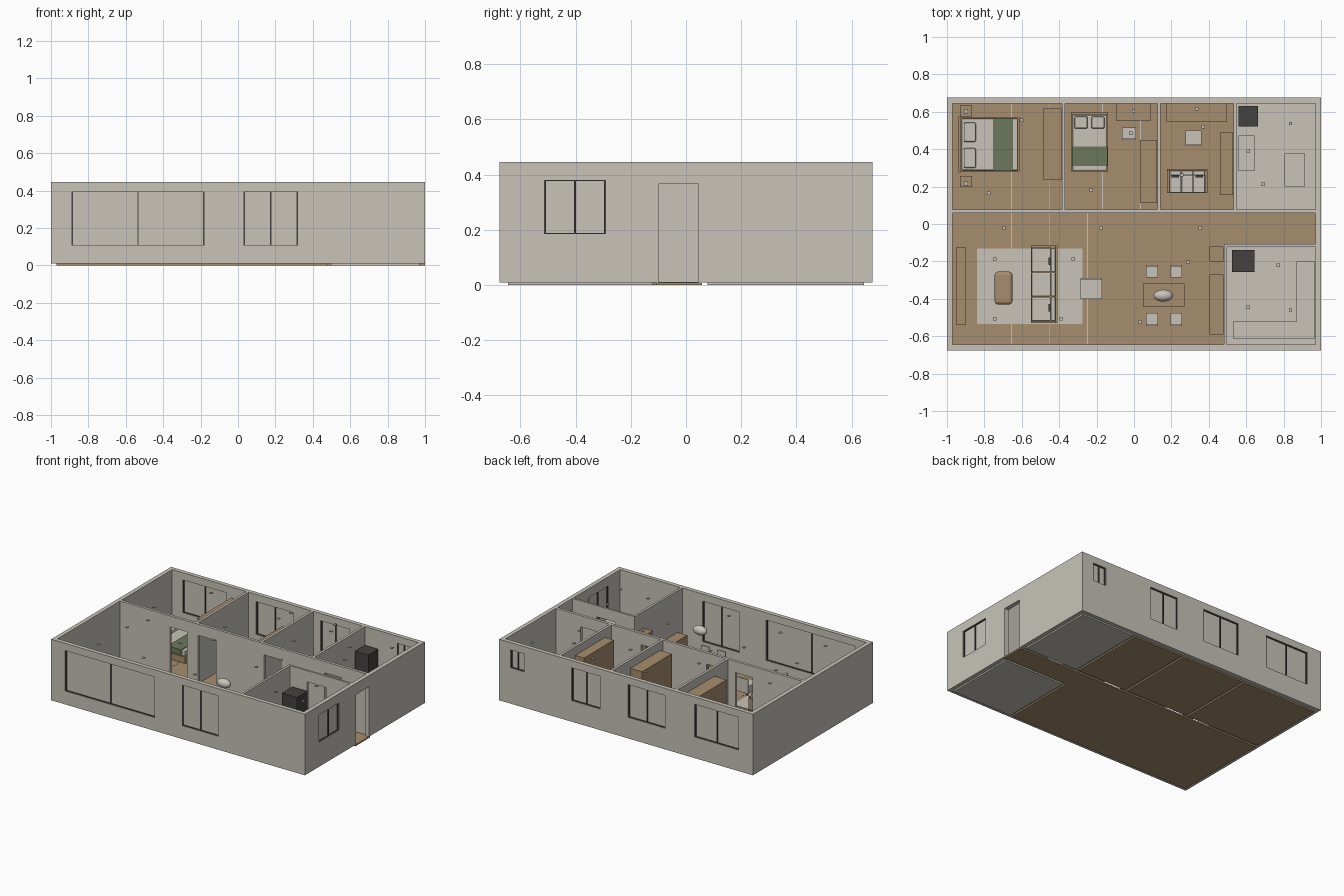
import bpy, bmesh
from mathutils import Matrix, Vector

if "Cube" in bpy.data.objects:
    bpy.data.objects.remove(bpy.data.objects["Cube"])


def material(name, rgb):
    m = bpy.data.materials.new(name)
    m.diffuse_color = (*rgb, 1)
    m.use_nodes = True
    m.node_tree.nodes["Principled BSDF"].inputs["Base Color"].default_value = m.diffuse_color
    return m


LIGHT = material("warm_grey", (0.58, 0.55, 0.49))
WOOD = material("wood_brown", (0.38, 0.27, 0.155))
GREEN = material("sage_green", (0.145, 0.185, 0.11))
DARK = material("charcoal", (0.06, 0.055, 0.05))
BASE, TOP, HEAD = 0.01, 0.445, 0.365


def boxes(name, mat, items, bevel=0, segments=2):
    """One object from boxes given as (x0, x1, y0, y1, z0, z1)."""
    bm = bmesh.new()
    for x0, x1, y0, y1, z0, z1 in items:
        m = Matrix.Translation(((x0 + x1) / 2, (y0 + y1) / 2, (z0 + z1) / 2))
        m = m @ Matrix.Diagonal((x1 - x0, y1 - y0, z1 - z0, 1))
        bmesh.ops.create_cube(bm, size=1, matrix=m)
    mesh = bpy.data.meshes.new(name)
    bm.to_mesh(mesh)
    bm.free()
    mesh.materials.append(mat)
    ob = bpy.data.objects.new(name, mesh)
    bpy.context.collection.objects.link(ob)
    if bevel:
        mod = ob.modifiers.new("soft_edges", 'BEVEL')
        mod.width, mod.segments = bevel, segments
    return ob


def place(along_x, a0, a1, b0, b1, z0, z1):
    return (a0, a1, b0, b1, z0, z1) if along_x else (b0, b1, a0, a1, z0, z1)


def wall(name, along_x, start, end, b0, b1, openings=()):
    """Wall with openings (from, to, sill, head); those above the floor get windows."""
    parts, frame, panes, at = [], [], [], start
    mid, w = (b0 + b1) / 2, 0.007
    for s, e, sill, head in sorted(openings):
        parts.append(place(along_x, at, s, b0, b1, BASE, TOP))
        parts.append(place(along_x, s, e, b0, b1, head, TOP))
        if sill > BASE:
            parts.append(place(along_x, s, e, b0, b1, BASE, sill))
            f0, f1, c = mid - 0.011, mid + 0.011, (s + e) / 2
            for u in (s, c - w / 2, e - w):
                frame.append(place(along_x, u, u + w, f0, f1, sill, head))
            for z in (sill, head - 0.004):
                frame.append(place(along_x, s, e, f0, f1, z, z + 0.004))
            panes.append(place(along_x, s, e, mid - 0.004, mid + 0.004, sill, head))
        at = e
    parts.append(place(along_x, at, end, b0, b1, BASE, TOP))
    boxes(name, LIGHT, parts)
    if frame:
        boxes(name + "_window_frames", DARK, frame)
        boxes(name + "_window_panes", LIGHT, panes)


# Outer walls
wall("front_wall", True, -1, 1, -0.675, -0.645,
     [(-0.89, -0.18, 0.105, 0.395), (0.03, 0.32, 0.105, 0.395)])
wall("back_wall", True, -1, 1, 0.645, 0.675,
     [(-0.89, -0.54, 0.16, 0.395), (-0.31, -0.015, 0.16, 0.395),
      (0.2, 0.43, 0.16, 0.395), (0.8, 0.91, 0.265, 0.395)])
wall("left_wall", False, -0.645, 0.645, -1, -0.97)
wall("right_wall", False, -0.645, 0.645, 0.97, 1,
     [(-0.515, -0.29, 0.185, 0.38), (-0.1, 0.045, BASE, HEAD)])

# Inner walls
wall("corridor_wall", True, -0.97, 0.97, 0.058, 0.078,
     [(s, e, BASE, HEAD) for s, e in
      ((-0.577, -0.443), (-0.355, -0.215), (0.165, 0.3), (0.643, 0.777))])
for i, x in enumerate((-0.377, 0.134, 0.54)):
    wall(f"room_divider_{i + 1}", False, 0.078, 0.645, x - 0.009, x + 0.009)
wall("kitchen_side_wall", False, -0.645, -0.107, 0.48, 0.496)
wall("kitchen_front_wall", True, 0.496, 0.97, -0.121, -0.107, [(0.63, 0.78, BASE, HEAD)])

# Floors
boxes("wood_floors", WOOD, [
    (-0.97, 0.48, -0.645, 0.058, 0, BASE), (0.48, 1, -0.107, 0.058, 0, BASE),
    (-0.97, -0.386, 0.078, 0.645, 0, BASE), (-0.368, 0.125, 0.078, 0.645, 0, BASE),
    (0.143, 0.531, 0.078, 0.645, 0, BASE)])
boxes("tiled_floors", LIGHT, [(0.549, 0.97, 0.078, 0.645, 0, BASE),
                              (0.496, 0.97, -0.645, -0.121, 0, BASE)])
boxes("floor_strips", LIGHT,
      [(x - 0.002, x + 0.002, -0.645, 0.058, BASE, 0.011) for x in (-0.655, -0.45, -0.248)] +
      [(x - 0.002, x + 0.002, 0.078, 0.645, BASE, 0.011) for x in (-0.655, -0.45, -0.168, 0.035)])
boxes("rug", LIGHT, [(-0.84, -0.275, -0.535, -0.13, BASE, 0.014)])


def legs(x0, x1, y0, y1, z1, t=0.008):
    return [(x, x + t, y, y + t, BASE, z1) for x in (x0, x1 - t) for y in (y0, y1 - t)]


def table(name, mat, x0, x1, y0, y1, h):
    boxes(name, mat, [(x0, x1, y0, y1, h - 0.008, h)] +
          legs(x0 + 0.004, x1 - 0.004, y0 + 0.004, y1 - 0.004, h - 0.008))


def chair(name, x0, x1, y0, y1, back):
    """Chair with its backrest on the +y (1), -y (-1) or no (0) side."""
    boxes(name + "_seat", LIGHT, [(x0, x1, y0, y1, 0.072, 0.085)])
    boxes(name + "_legs", WOOD, legs(x0 + 0.004, x1 - 0.004, y0 + 0.004, y1 - 0.004, 0.072, 0.006))
    if back:
        b = y1 - 0.007 if back > 0 else y0
        boxes(name + "_back", LIGHT, [(x0, x1, b, b + 0.007, 0.085, 0.14)])


# Double bed with the headboard on the left
boxes("double_bed_frame", WOOD, [(-0.93, -0.612, 0.28, 0.57, BASE, 0.055),
                                 (-0.938, -0.925, 0.275, 0.575, BASE, 0.15)])
boxes("double_bed_mattress", LIGHT, [(-0.922, -0.62, 0.287, 0.563, 0.055, 0.092)], 0.006)
boxes("double_bed_blanket", GREEN, [(-0.755, -0.648, 0.284, 0.566, 0.06, 0.097)])
boxes("double_bed_pillows", LIGHT, [(-0.91, -0.845, y, y + 0.105, 0.09, 0.112)
                                    for y in (0.3, 0.438)], 0.008)
boxes("nightstands", WOOD, [(-0.93, -0.865, y, y + 0.06, BASE, 0.09) for y in (0.197, 0.575)])
boxes("nightstand_lamps", LIGHT, [(-0.908, -0.887, y, y + 0.021, 0.09, 0.14)
                                  for y in (0.205, 0.592)])

# Second bed with the headboard at the back
boxes("small_bed_frame", WOOD, [(-0.335, -0.14, 0.278, 0.59, BASE, 0.055),
                                (-0.337, -0.138, 0.584, 0.595, BASE, 0.15)])
boxes("small_bed_mattress", LIGHT, [(-0.329, -0.146, 0.285, 0.582, 0.055, 0.092)], 0.006)
boxes("small_bed_blanket", GREEN, [(-0.332, -0.143, 0.31, 0.415, 0.06, 0.097)])
boxes("small_bed_pillows", LIGHT, [(x, x + 0.07, 0.51, 0.575, 0.09, 0.112)
                                   for x in (-0.318, -0.228)], 0.008)

# Wardrobes, cupboards and desks
boxes("wardrobes", WOOD, [(-0.485, -0.388, 0.235, 0.617, BASE, 0.385),
                          (0.033, 0.124, 0.113, 0.448, BASE, 0.385),
                          (0.46, 0.53, 0.155, 0.49, BASE, 0.385)])
boxes("tall_cupboard", WOOD, [(0.403, 0.479, -0.2, -0.12, BASE, 0.33)])
boxes("sideboard", WOOD, [(0.403, 0.479, -0.59, -0.27, BASE, 0.15)])
boxes("media_unit", WOOD, [(-0.953, -0.898, -0.54, -0.125, BASE, 0.085)])
table("bedroom_desk", WOOD, -0.095, 0.09, 0.553, 0.644, 0.13)
table("study_desk", WOOD, 0.175, 0.495, 0.546, 0.644, 0.13)
chair("bedroom_chair", -0.065, 0.01, 0.45, 0.515, -1)
chair("study_chair", 0.275, 0.362, 0.417, 0.5, -1)


def sofa(name, origin, width, depth, quarter_turn):
    """Three-seat sofa, centred on its footprint, with the back on local +y."""
    w, d = width / 2, depth / 2
    arm = 0.012
    s = (width - 2 * arm) / 3
    parts = [
        boxes(name + "_frame", WOOD, [(-w, w, -d, d, 0.02, 0.045), (-w, w, d - 0.01, d, 0.045, 0.11),
                                      (-w, -w + arm, -d, d, 0.045, 0.1),
                                      (w - arm, w, -d, d, 0.045, 0.1)] +
              [(x, x + 0.01, y, y + 0.01, BASE, 0.02) for x in (-w, w - 0.01) for y in (-d, d - 0.01)]),
        boxes(name + "_cushions", LIGHT,
              [(-w + arm + i * s + 0.001, -w + arm + (i + 1) * s - 0.001, y0, y1, 0.045, z)
               for i in range(3) for y0, y1, z in ((-d + 0.002, d - 0.035, 0.082),
                                                   (d - 0.035, d - 0.01, 0.135))], 0.005),
        boxes(name + "_pillows", DARK, [(x - 0.02, x + 0.02, d - 0.047, d - 0.036, 0.082, 0.12)
                                        for x in (-w * 0.6, w * 0.6)], 0.003)]
    turn = Matrix(((0, 1, 0), (-1, 0, 0), (0, 0, 1))) if quarter_turn else Matrix.Identity(3)
    for ob in parts:
        ob.matrix_world = Matrix.Translation(Vector((*origin, 0))) @ turn.to_4x4()


sofa("living_sofa", (-0.48, -0.323), 0.415, 0.14, True)
sofa("study_sofa", (0.285, 0.23), 0.215, 0.13, False)

# Living and dining furniture
boxes("coffee_table", WOOD, [(-0.745, -0.65, -0.43, -0.255, 0.03, 0.075)], 0.018, 4)
boxes("coffee_table_base", WOOD, [(-0.72, -0.675, -0.4, -0.285, 0.014, 0.032)])
boxes("side_seat", LIGHT, [(-0.285, -0.17, -0.4, -0.29, 0.03, 0.08),
                           (-0.285, -0.17, -0.298, -0.29, 0.08, 0.13)])
boxes("side_seat_legs", WOOD, legs(-0.28, -0.175, -0.395, -0.295, 0.03))
table("dining_table", WOOD, 0.047, 0.27, -0.443, -0.318, 0.13)
for i, x in enumerate((0.065, 0.195)):
    chair(f"dining_chair_back_{i + 1}", x, x + 0.062, -0.287, -0.22, 1)
    chair(f"dining_chair_front_{i + 1}", x, x + 0.062, -0.545, -0.475, -1)

# Pendant lamp over the dining table
bpy.ops.mesh.primitive_uv_sphere_add(segments=24, ring_count=12, radius=1, location=(0.157, -0.383, 0.33))
lamp = bpy.context.object
lamp.name = "pendant_lamp"
lamp.scale = (0.052, 0.032, 0.032)
lamp.data.materials.append(LIGHT)
bpy.ops.object.shade_smooth()

# Kitchen and bathroom
boxes("kitchen_counter", LIGHT, [(0.87, 0.968, -0.612, -0.2, BASE, 0.15),
                                 (0.53, 0.87, -0.612, -0.52, BASE, 0.15)])
boxes("dark_cabinets", DARK, [(0.525, 0.645, -0.257, -0.14, BASE, 0.31),
                              (0.558, 0.662, 0.522, 0.632, BASE, 0.32)])
boxes("bathroom_vanity", LIGHT, [(0.558, 0.645, 0.283, 0.473, BASE, 0.14)])
boxes("bathroom_bench", LIGHT, [(0.805, 0.915, 0.2, 0.377, BASE, 0.075)])

# Small ceiling spots
spots = [(-0.745, -0.187), (-0.745, -0.507), (-0.325, -0.187), (-0.39, -0.507), (-0.695, -0.022),
         (-0.178, -0.022), (0.355, -0.022), (0.03, -0.525), (0.287, -0.203), (-0.6, 0.555),
         (-0.777, 0.165), (-0.228, 0.18), (-0.003, 0.603), (-0.018, 0.485), (0.335, 0.615),
         (0.37, 0.52), (0.255, 0.262), (0.61, 0.39), (0.837, 0.537), (0.692, 0.213),
         (0.772, -0.22), (0.61, -0.445), (0.837, -0.46)]
boxes("ceiling_spots", LIGHT, [(x - 0.009, x + 0.009, y - 0.009, y + 0.009, 0.409, 0.415)
                               for x, y in spots])
